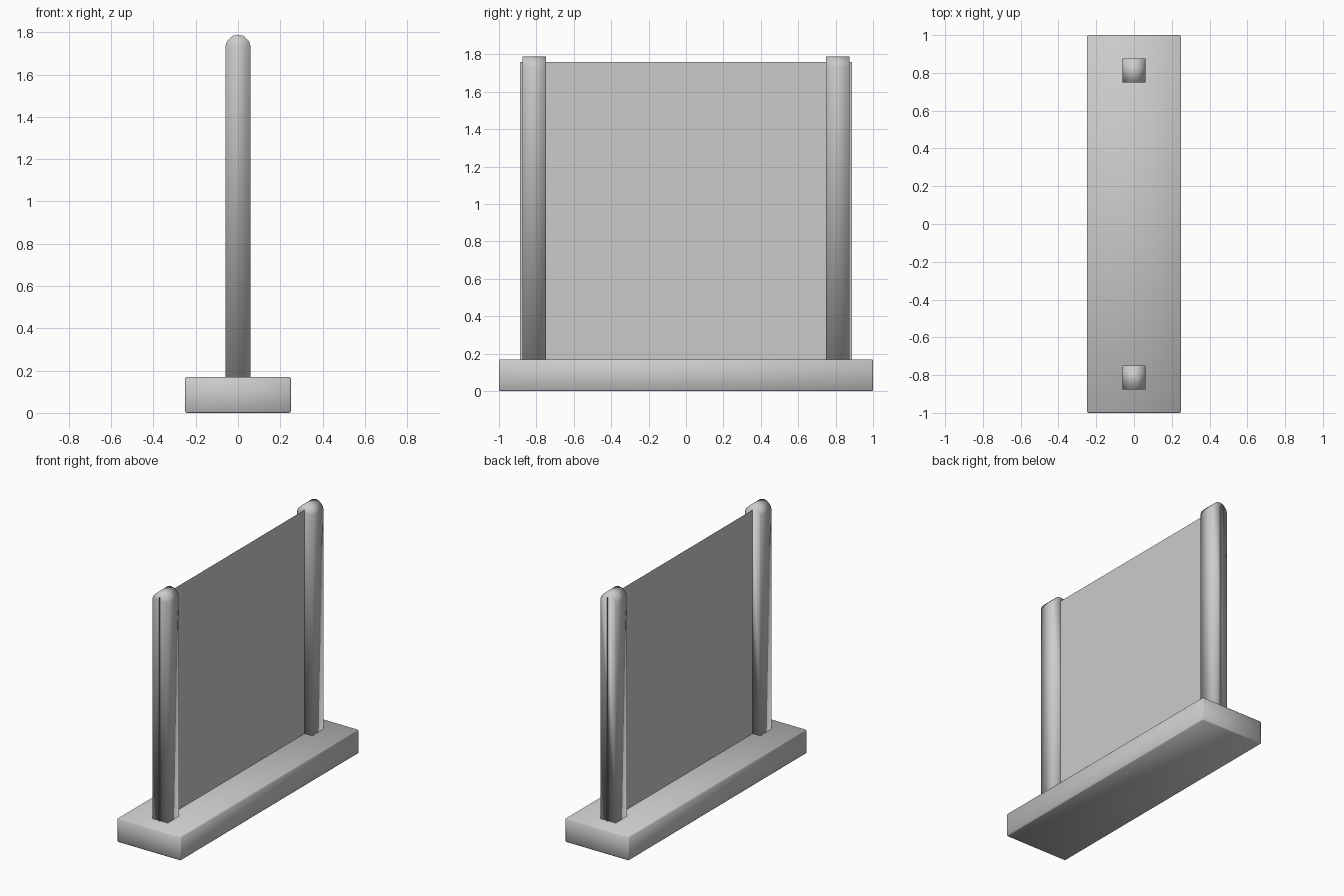
import bpy, bmesh

if "Cube" in bpy.data.objects:
    bpy.data.objects.remove(bpy.data.objects["Cube"])


def make_object(name, bm):
    bmesh.ops.recalc_face_normals(bm, faces=bm.faces[:])
    mesh = bpy.data.meshes.new(name)
    bm.to_mesh(mesh)
    bm.free()
    obj = bpy.data.objects.new(name, mesh)
    bpy.context.collection.objects.link(obj)
    return obj


def extrude_profile(name, profile, y0, y1):
    """Extrude an x-z outline along y, softly shaded."""
    bm = bmesh.new()
    face = bm.faces.new([bm.verts.new((x, y0, z)) for x, z in profile])
    if y1 != y0:
        new = bmesh.ops.extrude_face_region(bm, geom=[face])["geom"]
        verts = [g for g in new if isinstance(g, bmesh.types.BMVert)]
        bmesh.ops.translate(bm, verts=verts, vec=(0, y1 - y0, 0))
    obj = make_object(name, bm)
    obj.data.shade_smooth()
    return obj


BASE_TOP = 0.17

# Base slab with slightly softened edges
base = extrude_profile("base", [(-0.25, 0), (0.25, 0), (0.25, BASE_TOP), (-0.25, BASE_TOP)], -1, 1)
bevel = base.modifiers.new("soft_edges", "BEVEL")
bevel.width = 0.006
bevel.segments = 1

# Two posts with faceted, rounded-over tops
half = [(0.06, BASE_TOP), (0.06, 1.735), (0.052, 1.758), (0.027, 1.783), (0, 1.789)]
post_profile = half + [(-x, z) for x, z in reversed(half[:-1])]
for name, centre in (("front_post", -0.812), ("back_post", 0.812)):
    extrude_profile(name, post_profile, centre - 0.063, centre + 0.063)

# Thin flat panel running through both posts
bm = bmesh.new()
bm.faces.new([bm.verts.new((0, y, z)) for y, z in
              ((-0.888, BASE_TOP), (0.888, BASE_TOP), (0.888, 1.76), (-0.888, 1.76))])
make_object("panel", bm)
